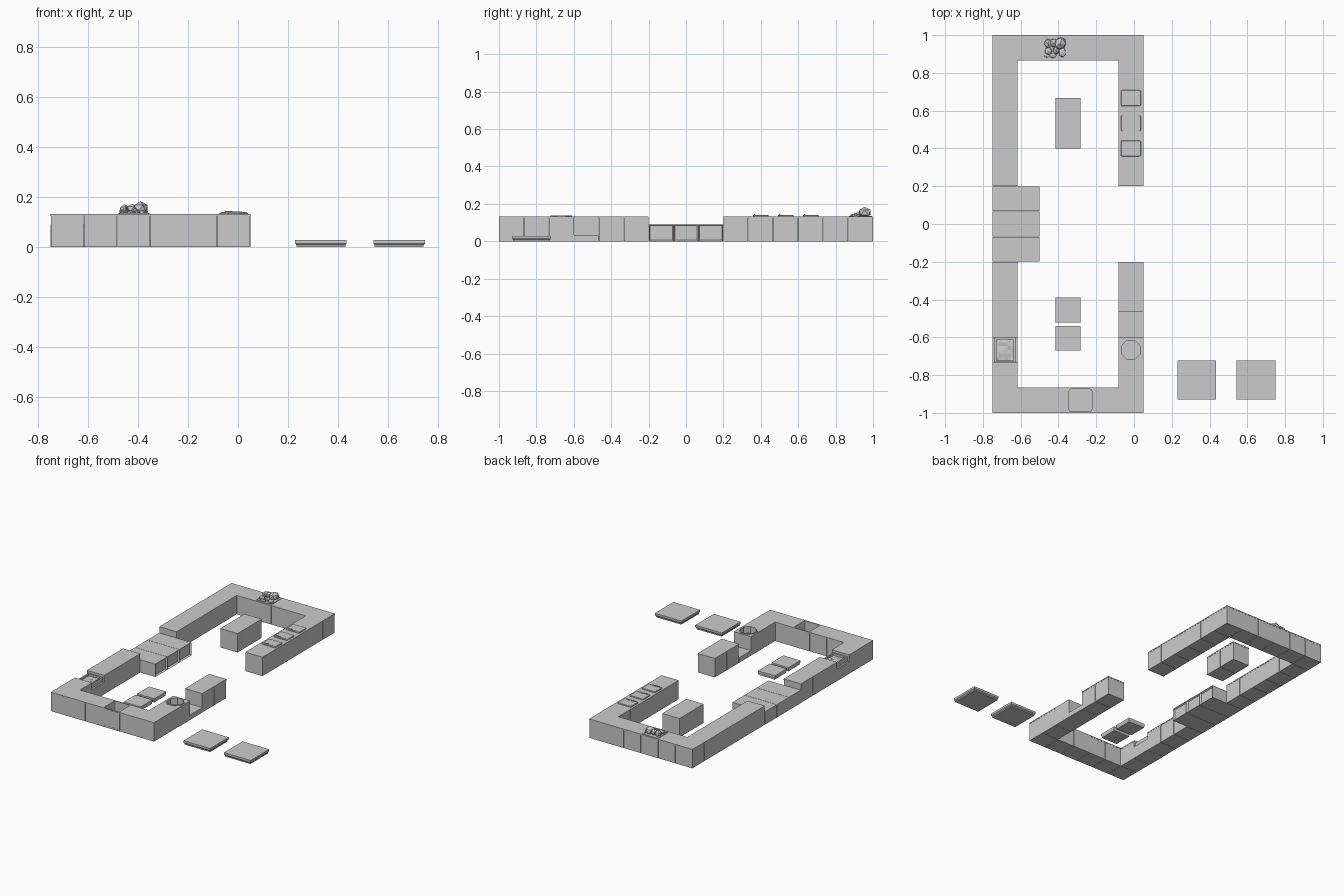
import bpy, bmesh, math, random
from mathutils import Vector

if "Cube" in bpy.data.objects:
    bpy.data.objects.remove(bpy.data.objects["Cube"])

random.seed(4)
U = 2 / 15                      # one counter module
X0, Y0, H = -0.75, -1.0, 0.133


def finish(bm, name):
    bmesh.ops.recalc_face_normals(bm, faces=bm.faces)
    me = bpy.data.meshes.new(name)
    bm.to_mesh(me)
    bm.free()
    ob = bpy.data.objects.new(name, me)
    bpy.context.collection.objects.link(ob)
    return ob


def add_box(bm, x0, x1, y0, y1, z0, z1):
    vs = bmesh.ops.create_cube(bm, size=1)["verts"]
    for v in vs:
        v.co = Vector(((x0 + x1) / 2 + v.co.x * (x1 - x0),
                       (y0 + y1) / 2 + v.co.y * (y1 - y0),
                       (z0 + z1) / 2 + v.co.z * (z1 - z0)))
    return vs


def box(name, *dims):
    bm = bmesh.new()
    add_box(bm, *dims)
    return finish(bm, name)


def square(r, c, n=3):
    """Rounded square outline of half-size r and corner radius c."""
    pts = []
    for q, (sx, sy) in enumerate([(1, 1), (-1, 1), (-1, -1), (1, -1)]):
        for i in range(n):
            a = math.pi / 2 * (q + i / (n - 1))
            pts.append((sx * (r - c) + c * math.cos(a), sy * (r - c) + c * math.sin(a)))
    return pts


def polygon(r, n):
    return [(r * math.cos((i + .5) * 2 * math.pi / n), r * math.sin((i + .5) * 2 * math.pi / n))
            for i in range(n)]


def loft(name, cx, cy, outline, levels):
    """Stack of scaled outlines: levels are (scale, z); both ends are capped."""
    bm = bmesh.new()
    rings = [[bm.verts.new((cx + x * s, cy + y * s, z)) for x, y in outline] for s, z in levels]
    n = len(outline)
    for a, b in zip(rings, rings[1:]):
        for i in range(n):
            bm.faces.new((a[i], a[(i + 1) % n], b[(i + 1) % n], b[i]))
    bm.faces.new(rings[0])
    bm.faces.new(rings[-1])
    return finish(bm, name)


def cut(ob, cx, cy, outline, floor):
    cutter = loft(ob.name + "_cutter", cx, cy, outline, [(1, floor), (1, 0.3)])
    cutter.hide_render = True
    cutter.hide_set(True)
    cutter.display_type = 'WIRE'
    m = ob.modifiers.new("opening", 'BOOLEAN')
    m.operation = 'DIFFERENCE'
    m.solver = 'EXACT'
    m.object = cutter
    bpy.context.view_layer.objects.active = ob
    with bpy.context.temp_override(object=ob, active_object=ob):
        bpy.ops.object.modifier_apply(modifier=m.name)
    bpy.data.objects.remove(cutter)


def centre(ix, iy):
    return X0 + (ix + .5) * U, Y0 + (iy + .5) * U


def run(name, ix, iy, nx, ny):
    """Straight counter run: module bodies below a continuous worktop."""
    bm = bmesh.new()
    e = 0.0012
    x, y = X0 + ix * U, Y0 + iy * U
    for i in range(nx):
        for j in range(ny):
            add_box(bm, x + i * U + e, x + (i + 1) * U - e,
                    y + j * U + e, y + (j + 1) * U - e, 0, H - .008)
    add_box(bm, x, x + nx * U, y, y + ny * U, H - .008, H)
    return finish(bm, name)


# Counter ring, leaving free the special modules
for spec in [("left_front_counter", 0, 0, 1, 2), ("left_middle_counter", 0, 3, 1, 3),
             ("left_back_counter", 0, 9, 1, 6), ("back_counter", 1, 14, 4, 1),
             ("right_back_counter", 5, 9, 1, 6), ("front_left_counter", 1, 0, 2, 1),
             ("front_right_counter", 4, 0, 1, 1), ("right_front_counter", 5, 0, 1, 2),
             ("right_middle_counter", 5, 4, 1, 2), ("island_counter", 2.5, 10.5, 1, 2)]:
    run(*spec)

# Low gap module in the right counter
gx, gy = centre(5, 3)
box("low_counter", gx - U / 2, gx + U / 2, gy - U / 2, gy + U / 2, 0, .035)

# Waste bin module with a deep rounded opening
bx, by = centre(3, 0)
bin_unit = box("bin_counter", bx - U / 2, bx + U / 2, by - U / 2, by + U / 2, 0, H)
cut(bin_unit, bx, by, square(.060, .012), .02)
bm = bmesh.new()
for s in (-1, 1):
    add_box(bm, bx + s * .06 - .002, bx + s * .06 + .002, -1.001, -.998, .008, .128)
    add_box(bm, bx - .062, bx + .062, -1.001, -.998, .066 + s * .058, .07 + s * .058)
finish(bm, "bin_door_trim")

# Octagonal basin module
px, py = centre(5, 2)
basin = box("basin_counter", px - U / 2, px + U / 2, py - U / 2, py + U / 2, 0, H)
cut(basin, px, py, polygon(.058, 8), .09)
ring = loft("basin_rim", px, py, polygon(.062, 8), [(1, H - .002), (1, H + .004)])
cut(ring, px, py, polygon(.054, 8), 0)

# Lowered tray module with a rumpled filling
tx, ty = centre(0, 2)
box("tray_counter", tx - U / 2, tx + U / 2, ty - U / 2, ty + U / 2, 0, .085)
bm = bmesh.new()
rx, ry, t = .05, .06, .005
for s in (-1, 1):
    add_box(bm, tx + s * rx - t, tx + s * rx + t, ty - ry - t, ty + ry + t, .08, .118)
    add_box(bm, tx - rx, tx + rx, ty + s * ry - t, ty + s * ry + t, .08, .118)
finish(bm, "tray_frame")
bm = bmesh.new()
bmesh.ops.create_grid(bm, x_segments=6, y_segments=6, size=1)
for v in bm.verts:
    v.co = Vector((tx + v.co.x * rx, ty + v.co.y * ry, .106 + random.uniform(-.004, .004)))
finish(bm, "tray_filling")

# Low cabinets with framed, recessed fronts
for k in range(3):
    y = -.2 + k * U
    bm = bmesh.new()
    add_box(bm, -.75, -.5, y + .001, y + U - .001, 0, .09)
    front = max(bm.faces, key=lambda f: f.calc_center_median().x)
    bmesh.ops.inset_region(bm, faces=[front], thickness=.008)
    for v in front.verts:
        v.co.x -= .012
    finish(bm, f"low_cabinet_{k + 1}")

# Floor platforms, narrower at the base
for name, x, y, r in [("platform_1", .332, -.826, .103), ("platform_2", .645, -.826, .103),
                      ("small_platform_1", -.35, -.455, .066), ("small_platform_2", -.35, -.605, .066)]:
    loft(name, x, y, [(r, r), (-r, r), (-r, -r), (r, -r)],
         [(.95, 0), (.95, .008), (1, .014), (1, .028)])

# Chopping boards with knives
for k in range(3):
    cx, cy = centre(5, 10 + k)
    loft(f"chopping_board_{k + 1}", cx, cy, [(x * 1.25, y) for x, y in square(.042, .006)],
         [(1, H - .001), (1, H + .005), (.96, H + .007)])
    bm = bmesh.new()
    add_box(bm, cx - .035, cx - .005, cy - .037, cy - .031, H + .006, H + .012)
    add_box(bm, cx - .005, cx + .032, cy - .039, cy - .029, H + .006, H + .009)
    finish(bm, f"knife_{k + 1}")

# Heap of faceted stones in a shallow rounded rim
sx, sy = centre(2, 14)
rim = loft("stone_crate_rim", sx, sy, square(.062, .014), [(1, H - .001), (1, H + .003)])
cut(rim, sx, sy, square(.055, .012), 0)
stones = [(.026, .022, .155, .034, .036, .030), (-.008, .026, .152, .024, .026, .022),
          (-.038, .022, .150, .022, .026, .022), (-.036, -.018, .141, .022, .022, .014),
          (.004, -.014, .141, .020, .022, .014), (.038, -.026, .138, .022, .026, .012),
          (-.014, -.042, .137, .024, .014, .010), (-.044, -.044, .136, .014, .012, .009)]
for k, (x, y, z, a, b, c) in enumerate(stones):
    bm = bmesh.new()
    bmesh.ops.create_icosphere(bm, subdivisions=1, radius=1)
    for v in bm.verts:
        j = random.uniform(.9, 1.12)
        v.co = Vector((sx + x + v.co.x * a * j, sy + y + v.co.y * b * j, z + v.co.z * c * j))
    finish(bm, f"stone_{k + 1}")
